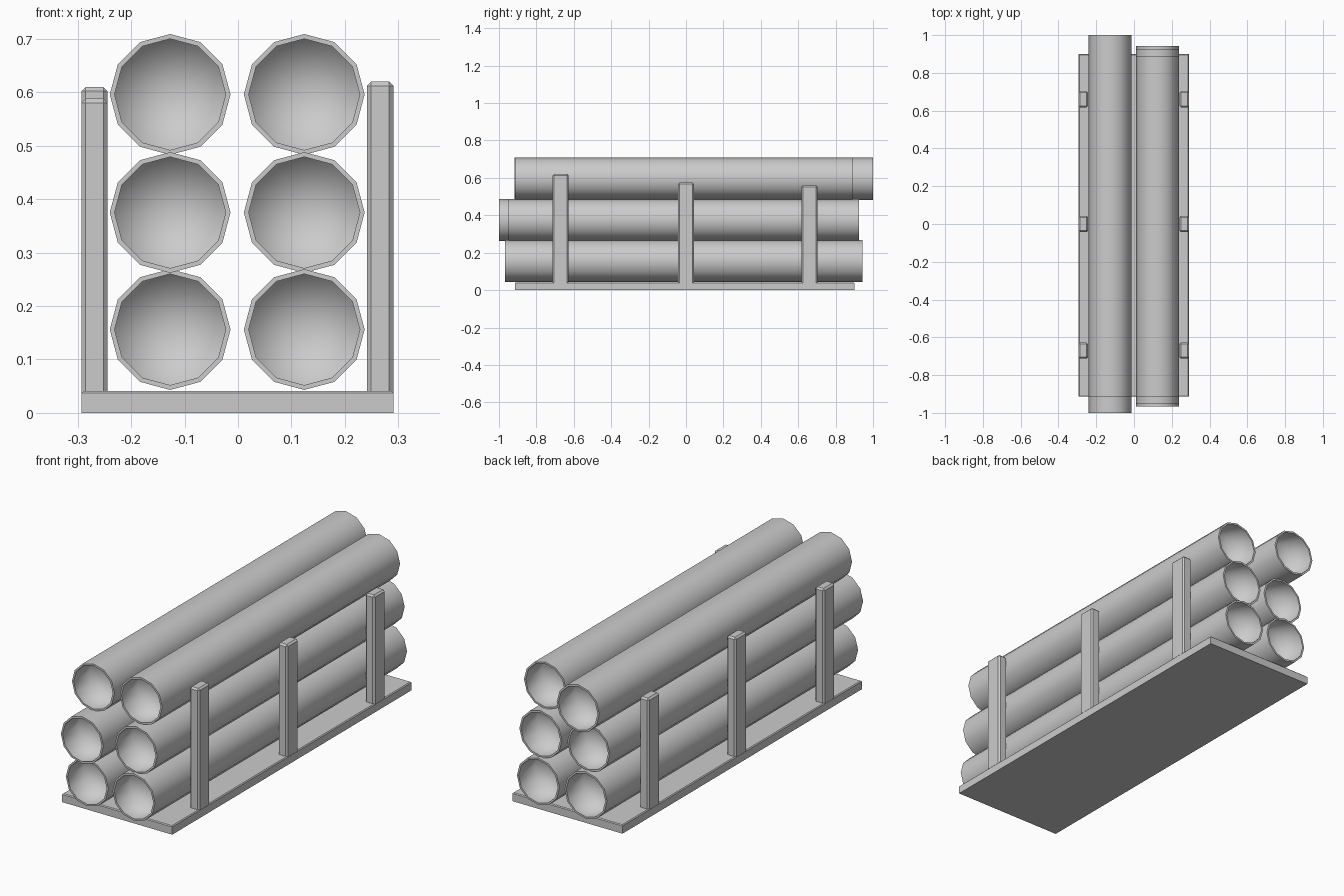
import bpy, bmesh
from math import sin, cos, pi

if "Cube" in bpy.data.objects:
    bpy.data.objects.remove(bpy.data.objects["Cube"])

SIDES, R_OUT, R_IN, RECESS = 12, 0.113, 0.104, 0.12


def finish(bm, name):
    bmesh.ops.recalc_face_normals(bm, faces=bm.faces[:])
    me = bpy.data.meshes.new(name)
    bm.to_mesh(me)
    bm.free()
    ob = bpy.data.objects.new(name, me)
    bpy.context.collection.objects.link(ob)
    return ob


def pipe(name, x, z, y0, y1):
    """Twelve-sided pipe with a recessed end at both sides."""
    bm = bmesh.new()
    profile = [(R_IN, y0 + RECESS), (R_IN, y0), (R_OUT, y0),
               (R_OUT, y1), (R_IN, y1), (R_IN, y1 - RECESS)]
    rings = [[bm.verts.new((x + r * sin(2 * pi * i / SIDES), y,
                            z + r * cos(2 * pi * i / SIDES)))
              for i in range(SIDES)] for r, y in profile]
    for a, b in zip(rings, rings[1:]):
        for i in range(SIDES):
            j = (i + 1) % SIDES
            bm.faces.new((a[i], a[j], b[j], b[i]))
    # recessed end discs as fans
    for ring in (rings[0], rings[-1]):
        c = bm.verts.new((x, ring[0].co.y, z))
        for i in range(SIDES):
            bm.faces.new((c, ring[i], ring[(i + 1) % SIDES]))
    for f in bm.faces:
        f.smooth = True
    # crisp rims
    for ring in rings[1:5]:
        for i in range(SIDES):
            bm.edges.get((ring[i], ring[(i + 1) % SIDES])).smooth = False
    return finish(bm, name)


def block(name, lo, hi, bevel, top_only=False):
    """Box between two corners with small chamfered edges."""
    bm = bmesh.new()
    bmesh.ops.create_cube(bm, size=1)
    for v in bm.verts:
        v.co = [(l + h) / 2 + c * (h - l) for l, h, c in zip(lo, hi, v.co)]
    edges = [e for e in bm.edges
             if not top_only or all(v.co.z > lo[2] + 1e-4 for v in e.verts)]
    bmesh.ops.bevel(bm, geom=edges, offset=bevel, segments=1, affect='EDGES')
    return finish(bm, name)


# base plate
block("base_plate", (-0.293, -0.914, 0), (0.291, 0.9, 0.041), 0.004, True)

# upright stakes: y centre, left height, right height
for pos, y, h_left, h_right in (("front", -0.67, 0.588, 0.62),
                                ("middle", 0.0, 0.61, 0.575),
                                ("back", 0.66, 0.57, 0.56)):
    block("left_stake_" + pos, (-0.293, y - 0.043, 0.03), (-0.244, y + 0.043, h_left), 0.008)
    block("right_stake_" + pos, (0.241, y - 0.043, 0.03), (0.291, y + 0.043, h_right), 0.008)

# pipe stack: height, left span, right span
for row, z, left, right in (("bottom", 0.156, (-0.962, 0.941), (-0.967, 0.943)),
                            ("middle", 0.375, (-1.0, 0.92), (-0.95, 0.925)),
                            ("top", 0.596, (-0.916, 1.0), (-0.912, 0.89))):
    pipe("left_pipe_" + row, -0.127, z, *left)
    pipe("right_pipe_" + row, 0.124, z, *right)
